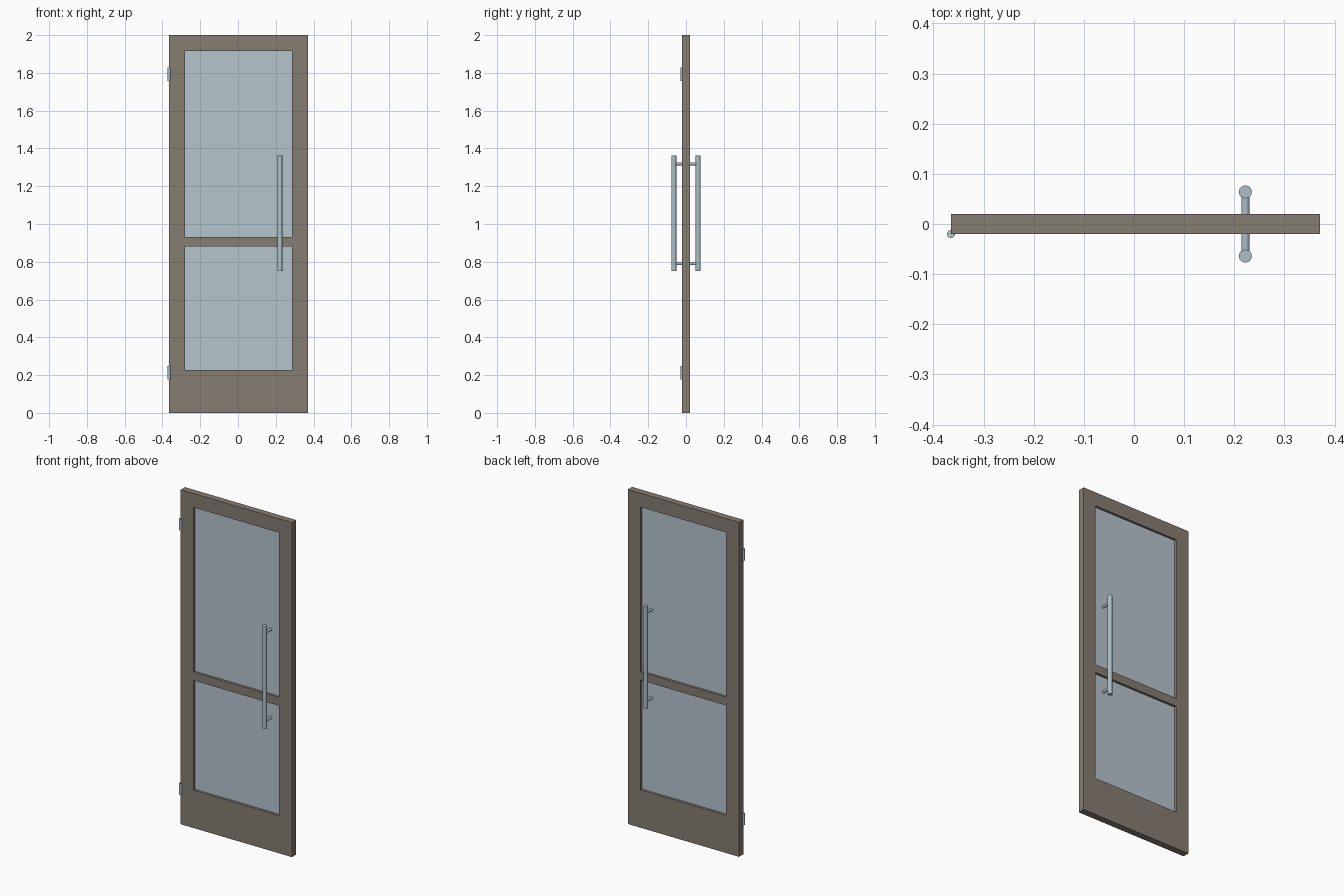
import bpy, bmesh
from mathutils import Matrix, Vector

if "Cube" in bpy.data.objects:
    bpy.data.objects.remove(bpy.data.objects["Cube"])


def material(name, rgb):
    m = bpy.data.materials.new(name)
    m.diffuse_color = (*rgb, 1)
    m.use_nodes = True
    m.node_tree.nodes["Principled BSDF"].inputs["Base Color"].default_value = m.diffuse_color
    return m


FRAME = material("bronze_frame", (0.235, 0.205, 0.17))
GLASS = material("blue_grey_glass", (0.47, 0.56, 0.62))
STEEL = material("brushed_steel", (0.42, 0.52, 0.58))


def finish(name, bm, mat):
    me = bpy.data.meshes.new(name)
    bm.to_mesh(me)
    bm.free()
    ob = bpy.data.objects.new(name, me)
    bpy.context.collection.objects.link(ob)
    me.materials.append(mat)
    return ob


def box(name, x, y, z, mat):
    bm = bmesh.new()
    size = Matrix.Diagonal((x[1] - x[0], y[1] - y[0], z[1] - z[0], 1))
    mid = Matrix.Translation([(a + b) / 2 for a, b in (x, y, z)])
    bmesh.ops.create_cube(bm, size=1, matrix=mid @ size)
    return finish(name, bm, mat)


def rod(name, a, b, r, mat, sides=16):
    a, b = Vector(a), Vector(b)
    bm = bmesh.new()
    turn = (b - a).to_track_quat('Z', 'Y').to_matrix().to_4x4()
    bmesh.ops.create_cone(bm, cap_ends=True, segments=sides, radius1=r, radius2=r,
                          depth=(b - a).length,
                          matrix=Matrix.Translation((a + b) / 2) @ turn)
    return finish(name, bm, mat)


L, R = -0.365, 0.371          # door edges
IL, IR = -0.28, 0.286         # glass opening
Y = (-0.02, 0.02)

# Frame: stiles and rails
box("left_stile", (L, IL), Y, (0, 2), FRAME)
box("right_stile", (IR, R), Y, (0, 2), FRAME)
for name, z in (("bottom_rail", (0, 0.226)), ("middle_rail", (0.882, 0.932)),
                ("top_rail", (1.917, 2))):
    box(name, (IL, IR), Y, z, FRAME)

# Glass panes set into the frame
for name, z in (("lower_glass", (0.226, 0.882)), ("upper_glass", (0.932, 1.917))):
    box(name, (IL, IR), (-0.006, 0.006), z, GLASS)

# Pull bars on both faces, joined by posts through the door
HX = 0.222
for side, s in (("front", -1), ("back", 1)):
    rod(side + "_pull_bar", (HX, s * 0.064, 0.75), (HX, s * 0.064, 1.362), 0.013, STEEL)
    for level, z in (("lower", 0.79), ("upper", 1.318)):
        rod(f"{side}_{level}_post", (HX, s * 0.006, z), (HX, s * 0.064, z), 0.008, STEEL, 12)

# Hinge barrels on the left edge
for level, z in (("lower", 0.177), ("upper", 1.758)):
    rod(level + "_hinge", (L, -0.02, z), (L, -0.02, z + 0.07), 0.008, STEEL, 12)
